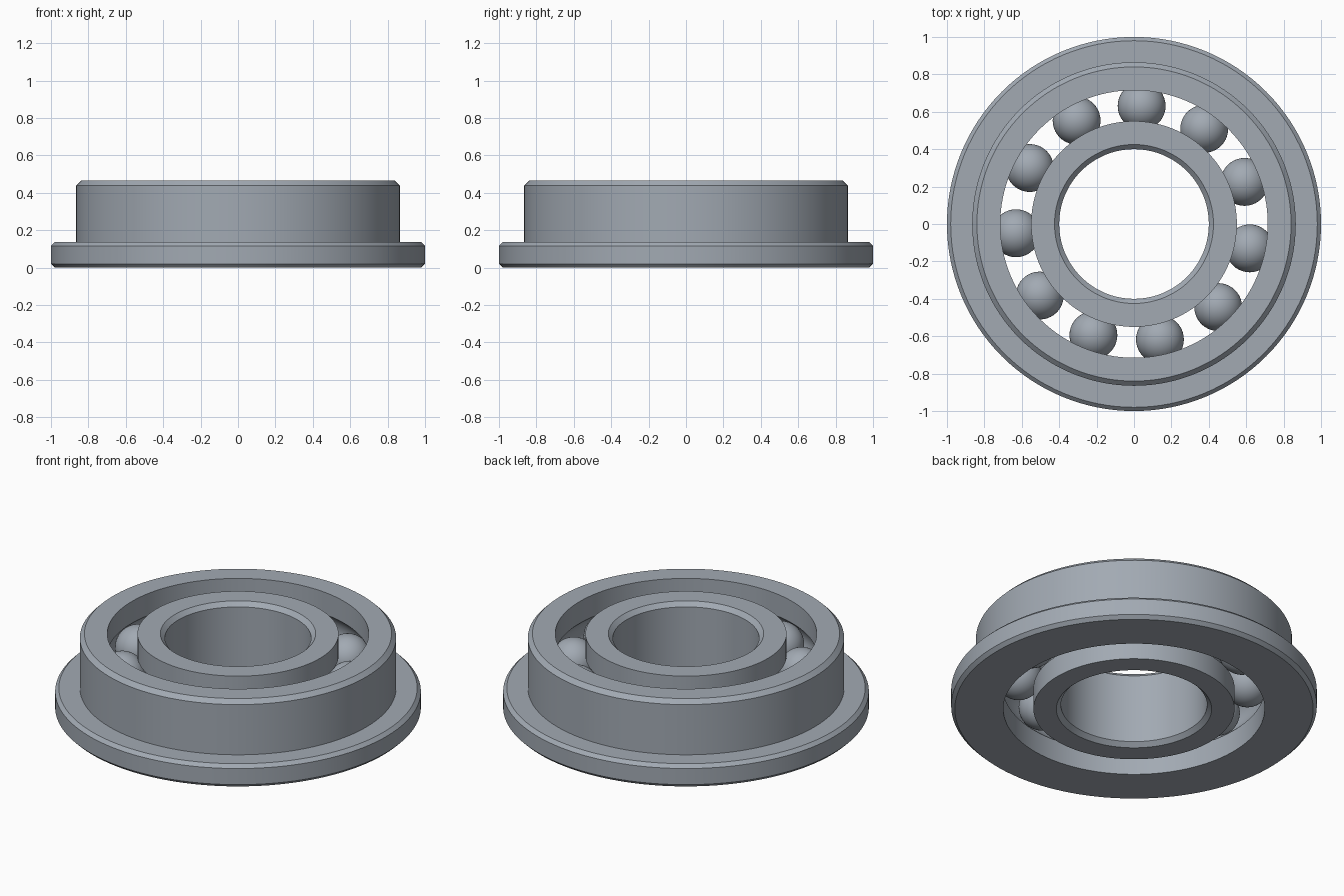
import bpy, bmesh, math
from mathutils import Vector

cube = bpy.data.objects.get("Cube")
if cube:
    bpy.data.objects.remove(cube, do_unlink=True)

SEGMENTS = 128
HEIGHT = 0.465
MID = HEIGHT / 2
INNER_WALL, OUTER_WALL = 0.55, 0.715
PITCH = (INNER_WALL + OUTER_WALL) / 2
BALL_RADIUS = 0.128
GROOVE_RADIUS = 0.13
BALL_COUNT = 11

steel = bpy.data.materials.new("steel_grey")
steel.use_nodes = True
STEEL = (0.36, 0.40, 0.45, 1)
steel.diffuse_color = STEEL
steel.node_tree.nodes["Principled BSDF"].inputs["Base Color"].default_value = STEEL


def finish(name, bm):
    """Turn a bmesh into a smooth steel object."""
    bmesh.ops.recalc_face_normals(bm, faces=bm.faces)
    mesh = bpy.data.meshes.new(name)
    bm.to_mesh(mesh)
    bm.free()
    mesh.materials.append(steel)
    obj = bpy.data.objects.new(name, mesh)
    bpy.context.collection.objects.link(obj)
    bpy.ops.object.select_all(action="DESELECT")
    obj.select_set(True)
    bpy.context.view_layer.objects.active = obj
    bpy.ops.object.shade_smooth_by_angle(angle=math.radians(30))
    return obj


def lathe(name, profile):
    """Revolve a closed (radius, height) profile around z."""
    bm = bmesh.new()
    verts = [bm.verts.new((r, 0, z)) for r, z in profile]
    edges = [bm.edges.new((a, b)) for a, b in zip(verts, verts[1:] + verts[:1])]
    bmesh.ops.spin(bm, geom=verts + edges, cent=(0, 0, 0), axis=(0, 0, 1),
                   angle=math.tau, steps=SEGMENTS, use_merge=True)
    bmesh.ops.remove_doubles(bm, verts=bm.verts, dist=1e-5)
    return finish(name, bm)


def groove(side, steps=14):
    """Ball track from top to bottom; side is 1 for outer, -1 for inner."""
    half = math.acos((OUTER_WALL - PITCH) / GROOVE_RADIUS)
    angles = [half - 2 * half * i / steps for i in range(steps + 1)]
    return [(PITCH + side * GROOVE_RADIUS * math.cos(a),
             MID + GROOVE_RADIUS * math.sin(a)) for a in angles]


# Flanged outer ring with chamfered rims
lathe("outer_ring", [
    (OUTER_WALL, 0), (0.98, 0), (1, 0.02), (1, 0.117), (0.98, 0.137),
    (0.865, 0.137), (0.865, 0.44), (0.84, HEIGHT), (OUTER_WALL, HEIGHT),
] + groove(1))

# Inner ring with chamfered bore
lathe("inner_ring", [
    (INNER_WALL, 0), (0.425, 0), (0.4, 0.025), (0.4, HEIGHT - 0.025),
    (0.425, HEIGHT), (INNER_WALL, HEIGHT),
] + groove(-1))

# Balls spaced evenly around the track
for i in range(BALL_COUNT):
    angle = math.radians(86.3) + math.tau * i / BALL_COUNT
    bm = bmesh.new()
    bmesh.ops.create_uvsphere(bm, u_segments=40, v_segments=24, radius=BALL_RADIUS)
    ball = finish(f"ball_{i + 1}", bm)
    ball.location = Vector((PITCH * math.cos(angle), PITCH * math.sin(angle), MID))
